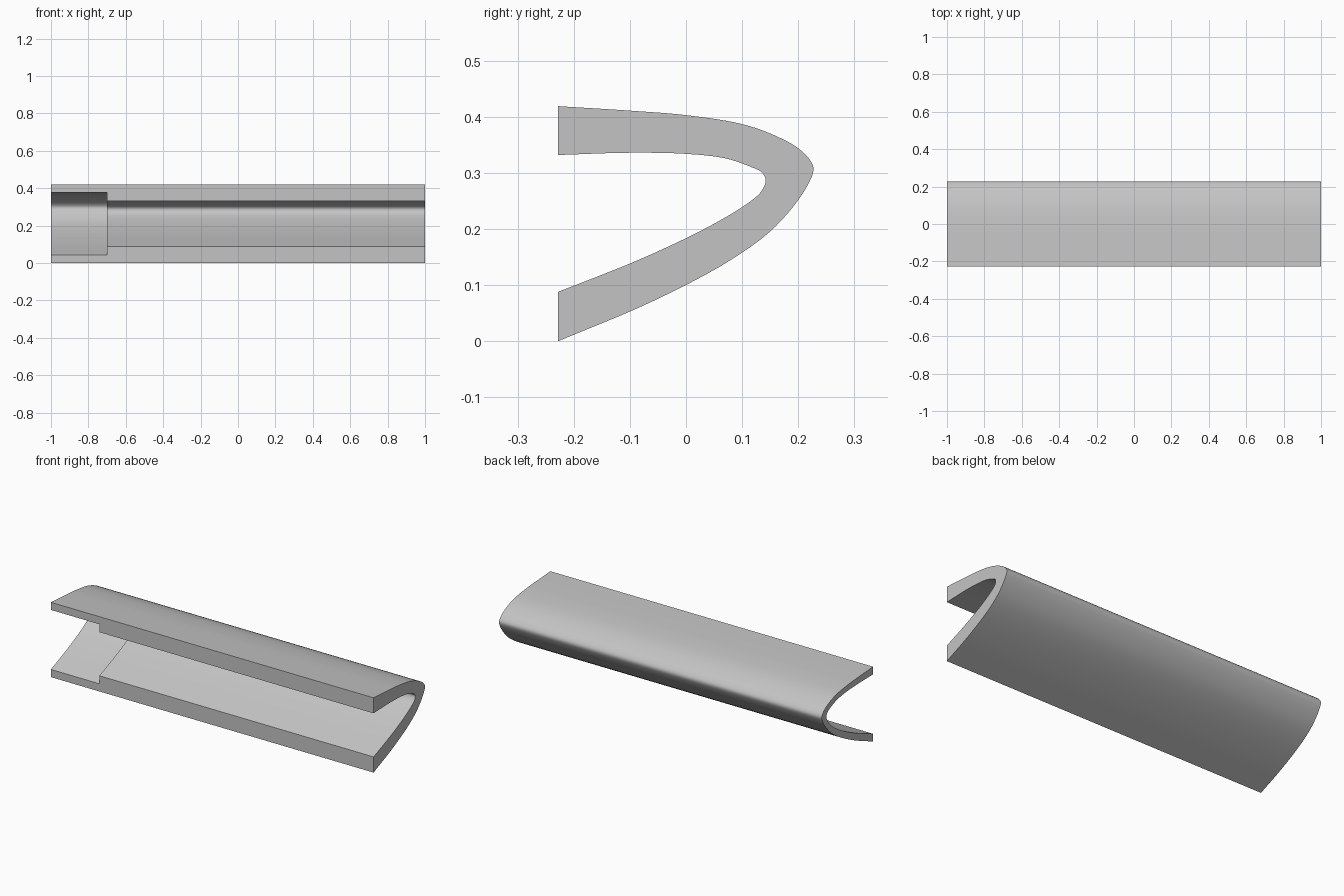
import bpy
import bmesh
import math
from mathutils import Vector

cube = bpy.data.objects.get("Cube")
if cube:
    bpy.data.objects.remove(cube, do_unlink=True)

END, STEP = 1.0, -0.7      # half length, and where the wall gets thinner
THIN = 0.49                # how far the thin wall's inside sits from the outside

# Matching (y, z) points on the outer and inner curve, top lip to bottom lip
OUTER = [(-.228, .419), (-.1, .411), (0, .403), (.1, .387), (.16, .366),
         (.205, .34), (.227, .31), (.215, .275), (.16, .205),
         (.08, .145), (-.06, .071), (-.228, 0)]
INNER = [(-.228, .332), (-.1, .336), (0, .334), (.07, .326), (.115, .311),
         (.135, .301), (.142, .287), (.134, .267), (.11, .246),
         (.04, .204), (-.08, .147), (-.228, .088)]


def smooth_curve(points, steps=6):
    """Non-uniform spline through the points."""
    p = [Vector(q) for q in points]
    p = [2 * p[0] - p[1]] + p + [2 * p[-1] - p[-2]]
    out = []
    for i in range(1, len(p) - 2):
        a, b, c, d = p[i - 1:i + 3]
        u, v, w = (math.sqrt((s - r).length) for r, s in ((a, b), (b, c), (c, d)))
        m1 = (c - b) + v * ((b - a) / u - (c - a) / (u + v))
        m2 = (c - b) + v * ((d - c) / w - (d - b) / (v + w))
        for k in range(steps):
            t = k / steps
            out.append((2*t**3 - 3*t**2 + 1) * b + (t**3 - 2*t**2 + t) * m1
                       + (3*t**2 - 2*t**3) * c + (t**3 - t**2) * m2)
    return out + [p[-2]]


outer = smooth_curve(OUTER)
inner = smooth_curve(INNER)
thin = [o.lerp(i, THIN) for o, i in zip(outer, inner)]

# Curved channel: six rails round the wall, skinned together
bm = bmesh.new()
rails = [[bm.verts.new((x, q.x, q.y)) for q in curve]
         for x, curve in ((-END, outer), (END, outer), (END, inner),
                          (STEP, inner), (STEP, thin), (-END, thin))]
for r, rail in enumerate(rails):
    following = rails[(r + 1) % len(rails)]
    for i in range(len(rail) - 1):
        bm.faces.new((rail[i], following[i], following[i + 1], rail[i + 1]))

# Flat front lips
bm.faces.new([rail[0] for rail in rails])
bm.faces.new([rail[-1] for rail in rails])
bmesh.ops.recalc_face_normals(bm, faces=bm.faces)

mesh = bpy.data.meshes.new("curved_channel")
bm.to_mesh(mesh)
bm.free()
channel = bpy.data.objects.new("curved_channel", mesh)
bpy.context.collection.objects.link(channel)

# Plain grey
grey = bpy.data.materials.new("plain_grey")
grey.use_nodes = True
colour = (0.55, 0.55, 0.55, 1)
grey.diffuse_color = colour
grey.node_tree.nodes["Principled BSDF"].inputs["Base Color"].default_value = colour
mesh.materials.append(grey)

bpy.ops.object.select_all(action='DESELECT')
channel.select_set(True)
bpy.context.view_layer.objects.active = channel
bpy.ops.object.shade_smooth_by_angle(angle=math.radians(30))
